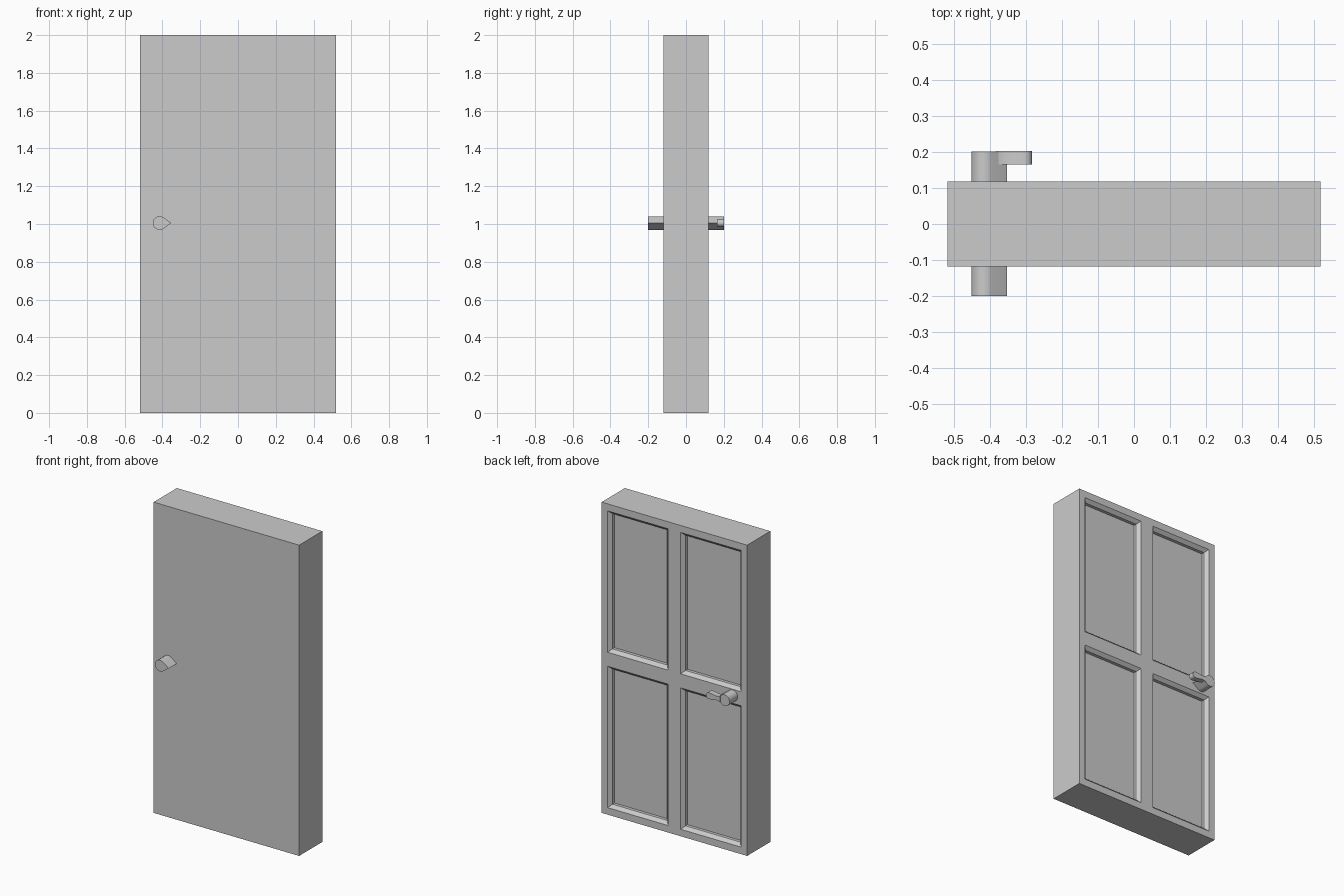
import bpy, bmesh, math

if "Cube" in bpy.data.objects:
    bpy.data.objects.remove(bpy.data.objects["Cube"])

HALF_W, HALF_D, HEIGHT = 0.518, 0.118, 2.0
HX, HZ = -0.415, 1.005          # centre of the handle's round end
R = 0.036


def finish(bm, name):
    bmesh.ops.recalc_face_normals(bm, faces=bm.faces)
    mesh = bpy.data.meshes.new(name)
    bm.to_mesh(mesh)
    bm.free()
    obj = bpy.data.objects.new(name, mesh)
    bpy.context.collection.objects.link(obj)
    return obj


def prism(name, outline, y0, y1):
    """Extrude an xz outline from y0 to y1."""
    bm = bmesh.new()
    face = bm.faces.new([bm.verts.new((x, y0, z)) for x, z in outline])
    ext = bmesh.ops.extrude_face_region(bm, geom=[face])['geom']
    verts = [g for g in ext if isinstance(g, bmesh.types.BMVert)]
    bmesh.ops.translate(bm, verts=verts, vec=(0, y1 - y0, 0))
    obj = finish(bm, name)
    bpy.ops.object.select_all(action='DESELECT')
    obj.select_set(True)
    bpy.context.view_layer.objects.active = obj
    bpy.ops.object.shade_smooth_by_angle(angle=math.radians(30))
    return obj


def arc(cx, cz, r, a0, a1, n):
    return [(cx + r * math.cos(math.radians(a0 + (a1 - a0) * i / n)),
             cz + r * math.sin(math.radians(a0 + (a1 - a0) * i / n)))
            for i in range(n + 1)]


# Door slab: back face as a grid of rails and four panels
bm = bmesh.new()
xs = [-HALF_W, -0.475, -0.045, 0.045, 0.475, HALF_W]
zs = [0, 0.045, 0.955, 1.045, 1.955, HEIGHT]
grid = [[bm.verts.new((x, HALF_D, z)) for x in xs] for z in zs]
panels = []
for j in range(5):
    for i in range(5):
        f = bm.faces.new((grid[j][i], grid[j + 1][i],
                          grid[j + 1][i + 1], grid[j][i + 1]))
        if i in (1, 3) and j in (1, 3):
            panels.append(f)
bm.normal_update()

# Slab sides and plain front
border = [e for e in bm.edges if e.is_boundary]
ext = bmesh.ops.extrude_edge_only(bm, edges=border)['geom']
verts = [g for g in ext if isinstance(g, bmesh.types.BMVert)]
bmesh.ops.translate(bm, verts=verts, vec=(0, -2 * HALF_D, 0))
bmesh.ops.contextual_create(bm, geom=[e for e in bm.edges if e.is_boundary])

# Panel moulding: sloped edge, then a straight step down
for thickness, depth in ((0.02, -0.02), (0.0, -0.02)):
    bm.normal_update()
    bmesh.ops.inset_individual(bm, faces=panels, thickness=thickness,
                               depth=depth, use_even_offset=True)
finish(bm, "door_slab")

# Teardrop spindles on both sides
teardrop = arc(HX, HZ, R, 55, 305, 24) + [(-0.353, HZ)]
prism("front_knob", teardrop, -0.2, -HALF_D)
prism("back_spindle", teardrop, HALF_D, 0.201)

# Lever on the back, narrowing at the neck and widening to a rounded tip
upper = [(-0.385, HZ + 0.019), (-0.368, HZ + 0.014), (-0.35, HZ + 0.013),
         (-0.33, HZ + 0.017), (-0.31, HZ + 0.020)]
lower = [(x, 2 * HZ - z) for x, z in reversed(upper)]
tip = arc(-0.303, HZ, 0.020, 90, -90, 10)
prism("back_lever", upper + tip + lower, 0.165, 0.202)
